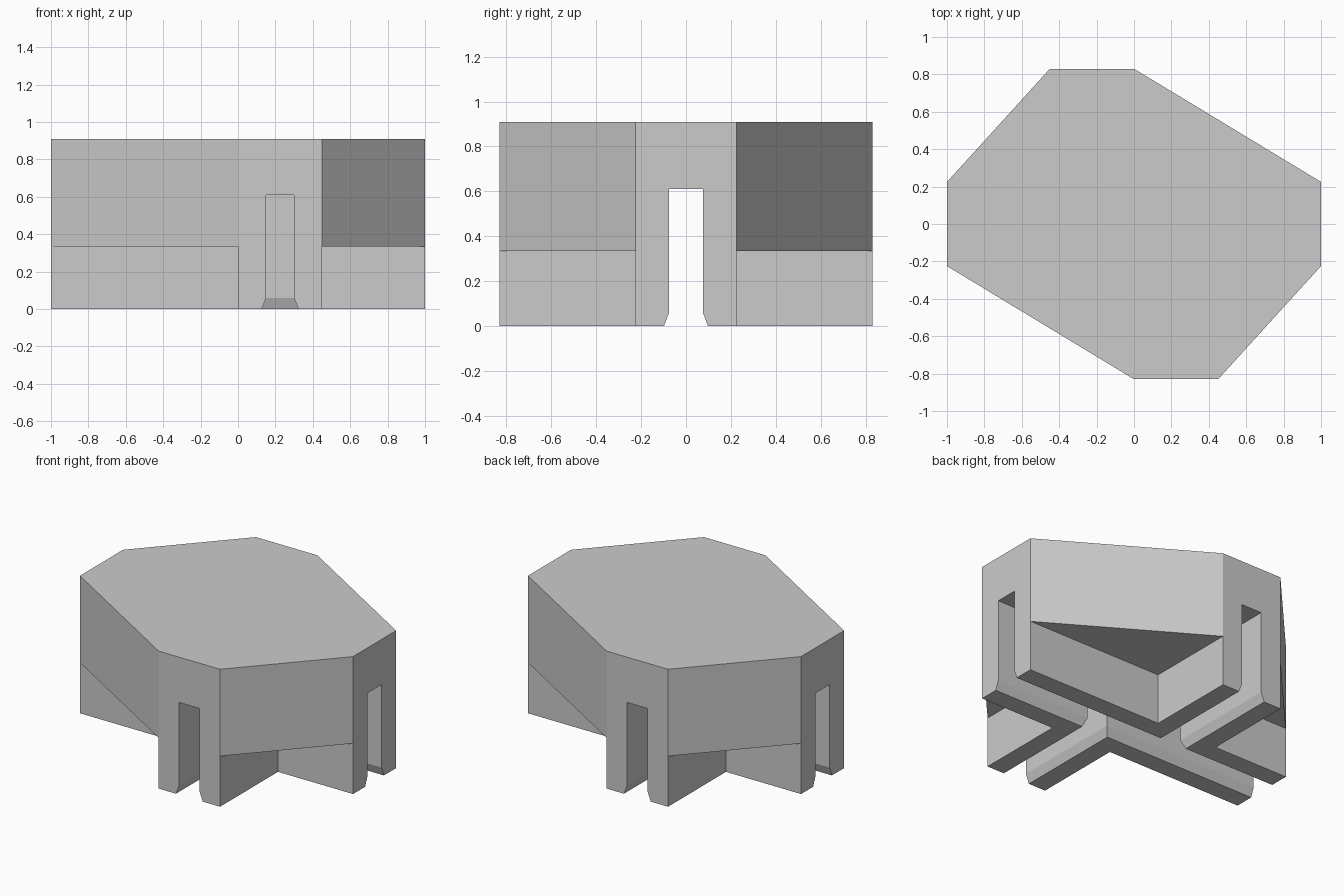
import bpy, bmesh, math

default = bpy.data.objects.get("Cube")
if default:
    bpy.data.objects.remove(default, do_unlink=True)

grey = bpy.data.materials.new("plain grey")
grey.use_nodes = True
colour = (0.6, 0.6, 0.6, 1)
grey.diffuse_color = colour
grey.node_tree.nodes["Principled BSDF"].inputs["Base Color"].default_value = colour

# Main dimensions
HX, HY = 1.0, 0.83          # half length and half depth
ARM, WIDE = 0.225, 0.45     # half width of long arm, width of short arms
STEP, TOP = 0.335, 0.91     # underside of the hull, top of the block
SLOT, SLOT_TOP = 0.075, 0.61
FLARE, FLARE_Z = 0.098, 0.06


def make_object(name, bm):
    bmesh.ops.recalc_face_normals(bm, faces=bm.faces)
    mesh = bpy.data.meshes.new(name)
    bm.to_mesh(mesh)
    bm.free()
    mesh.materials.append(grey)
    obj = bpy.data.objects.new(name, mesh)
    bpy.context.collection.objects.link(obj)
    return obj


# Half of the staggered cross outline; the other half is its half turn
half = [(-HX, -ARM), (0, -ARM), (0, -HY), (WIDE, -HY), (WIDE, -ARM), (HX, -ARM)]
outline = half + [(-x, -y) for x, y in half]
n = len(outline)
inner = [i for i, (x, y) in enumerate(outline) if abs(x) < HX and abs(y) < HY]
rim = [i for i in range(n) if i not in inner]

bm = bmesh.new()
base = [bm.verts.new((x, y, 0)) for x, y in outline]
step = [bm.verts.new((x, y, STEP)) for x, y in outline]
top = {i: bm.verts.new((*outline[i], TOP)) for i in rim}

# Cross-shaped foot, triangular undersides and eight-sided upper hull
bm.faces.new(base)
for i in range(n):
    j = (i + 1) % n
    bm.faces.new((base[i], base[j], step[j], step[i]))
for i in inner:
    bm.faces.new((step[i - 1], step[i], step[(i + 1) % n]))
for a, b in zip(rim, rim[1:] + rim[:1]):
    bm.faces.new((step[a], step[b], top[b], top[a]))
bm.faces.new([top[i] for i in rim])


def is_end(edge, z):
    a, b = (v.co for v in edge.verts)
    level = abs(a.z - z) < 1e-4 and abs(b.z - z) < 1e-4
    return level and any(abs(a[k] - b[k]) < 1e-4 and abs(abs(a[k]) - lim) < 1e-4
                         for k, lim in ((0, HX), (1, HY)))


# Merge the flat arm ends with the hull, then round their lower edges
bmesh.ops.dissolve_edges(bm, edges=[e for e in bm.edges if is_end(e, STEP)], use_verts=False)
bmesh.ops.bevel(bm, geom=[e for e in bm.edges if is_end(e, 0)], offset=0.115,
                offset_type='OFFSET', segments=8, profile=0.5, affect='EDGES')
block = make_object("slotted_block", bm)


# Slots with flared mouths
def slot_cutter(name, centre, start, end, along_x):
    low = FLARE + (FLARE - SLOT) / FLARE_Z * 0.1
    side = [(low, -0.1), (SLOT, FLARE_Z), (SLOT, SLOT_TOP)]
    profile = side + [(-s, z) for s, z in reversed(side)]
    bm = bmesh.new()
    rings = [[bm.verts.new((t, centre + s, z) if along_x else (centre + s, t, z))
              for s, z in profile] for t in (start, end)]
    for ring in rings:
        bm.faces.new(ring)
    for i in range(len(profile)):
        bm.faces.new((rings[0][i - 1], rings[0][i], rings[1][i], rings[1][i - 1]))
    cutter = make_object(name, bm)
    cutter.hide_render = True
    return cutter


bpy.context.view_layer.objects.active = block
for args in (("long_slot_cutter", 0, -1.2, 1.2, True),
             ("front_slot_cutter", WIDE / 2, -1, 0, False),
             ("back_slot_cutter", -WIDE / 2, 0, 1, False)):
    cutter = slot_cutter(*args)
    cut = block.modifiers.new(args[0], 'BOOLEAN')
    cut.operation, cut.solver, cut.object = 'DIFFERENCE', 'EXACT', cutter
    bpy.ops.object.modifier_apply(modifier=cut.name)
    bpy.data.objects.remove(cutter, do_unlink=True)

# Smooth the rounded ends only
bpy.ops.object.select_all(action='DESELECT')
block.select_set(True)
bpy.ops.object.shade_smooth_by_angle(angle=math.radians(15))
